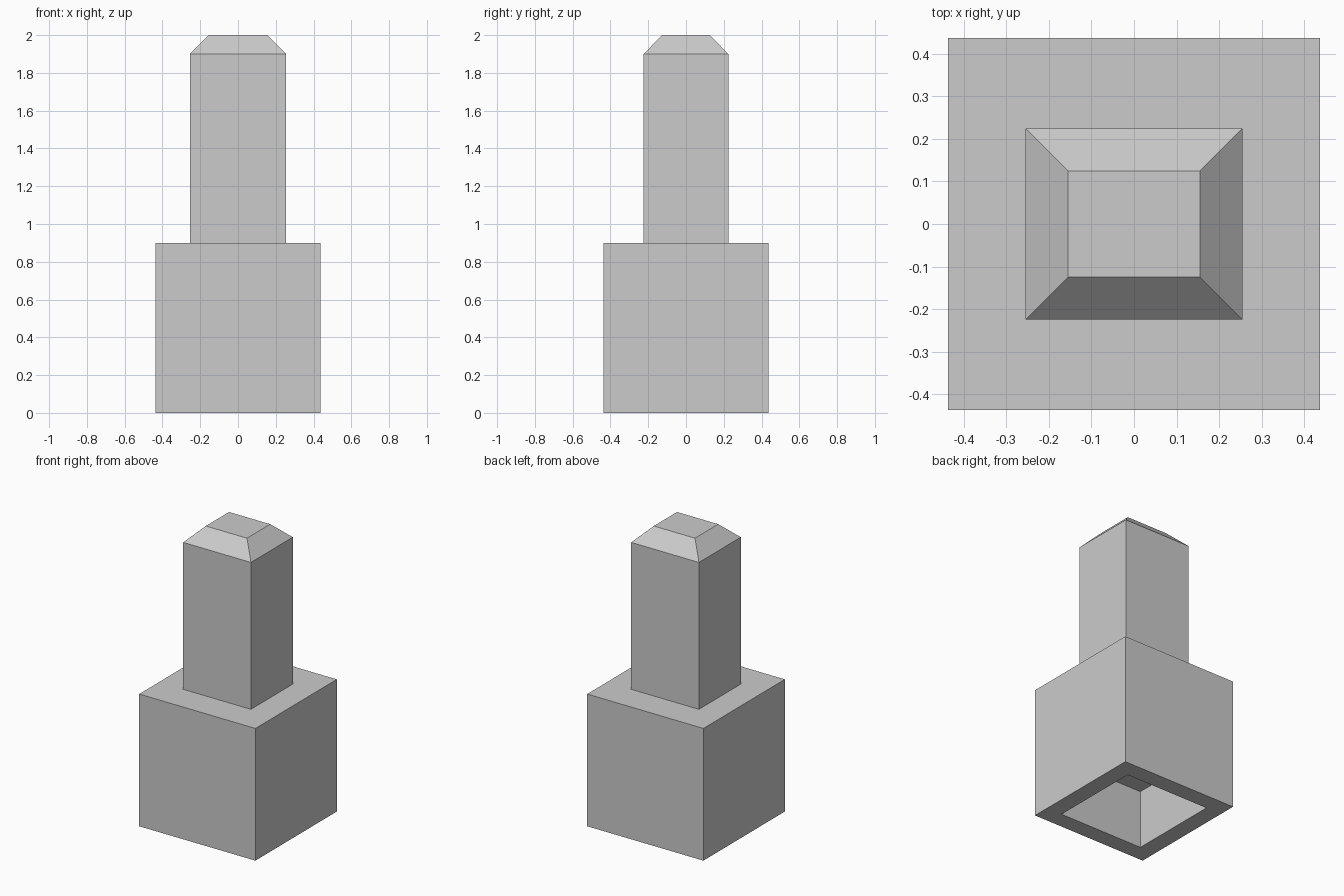
import bpy
import bmesh

default_cube = bpy.data.objects.get("Cube")
if default_cube:
    bpy.data.objects.remove(default_cube, do_unlink=True)

# One plain grey for the whole piece
grey = bpy.data.materials.new("plain grey")
grey.use_nodes = True
colour = (0.6, 0.6, 0.6, 1)
grey.diffuse_color = colour
grey.node_tree.nodes["Principled BSDF"].inputs["Base Color"].default_value = colour


def rectangle(bm, half_x, half_y, z):
    corners = ((-1, -1), (1, -1), (1, 1), (-1, 1))
    return [bm.verts.new((sx * half_x, sy * half_y, z)) for sx, sy in corners]


def loft(name, sections, material):
    """Join rectangular sections (half x, half y, z) into one closed solid."""
    bm = bmesh.new()
    rings = [rectangle(bm, *section) for section in sections]
    for low, high in zip(rings, rings[1:]):
        for i in range(4):
            j = (i + 1) % 4
            bm.faces.new((low[i], low[j], high[j], high[i]))
    bm.faces.new(rings[0])
    bm.faces.new(rings[-1])
    bmesh.ops.recalc_face_normals(bm, faces=bm.faces)
    mesh = bpy.data.meshes.new(name)
    bm.to_mesh(mesh)
    bm.free()
    mesh.materials.append(material)
    obj = bpy.data.objects.new(name, mesh)
    bpy.context.collection.objects.link(obj)
    return obj


# Sections run from the socket ceiling, round the rim and up to the tip
socket_ceiling, base_top, shaft_top, tip = 0.4, 0.9, 1.9, 2.0
base, socket = 0.4375, 0.32
shaft_x, shaft_y, chamfer = 0.255, 0.225, 0.1

loft("socketed_post", [
    (socket, socket, socket_ceiling),
    (socket, socket, 0),
    (base, base, 0),
    (base, base, base_top),
    (shaft_x, shaft_y, base_top),
    (shaft_x, shaft_y, shaft_top),
    (shaft_x - chamfer, shaft_y - chamfer, tip),
], grey)
